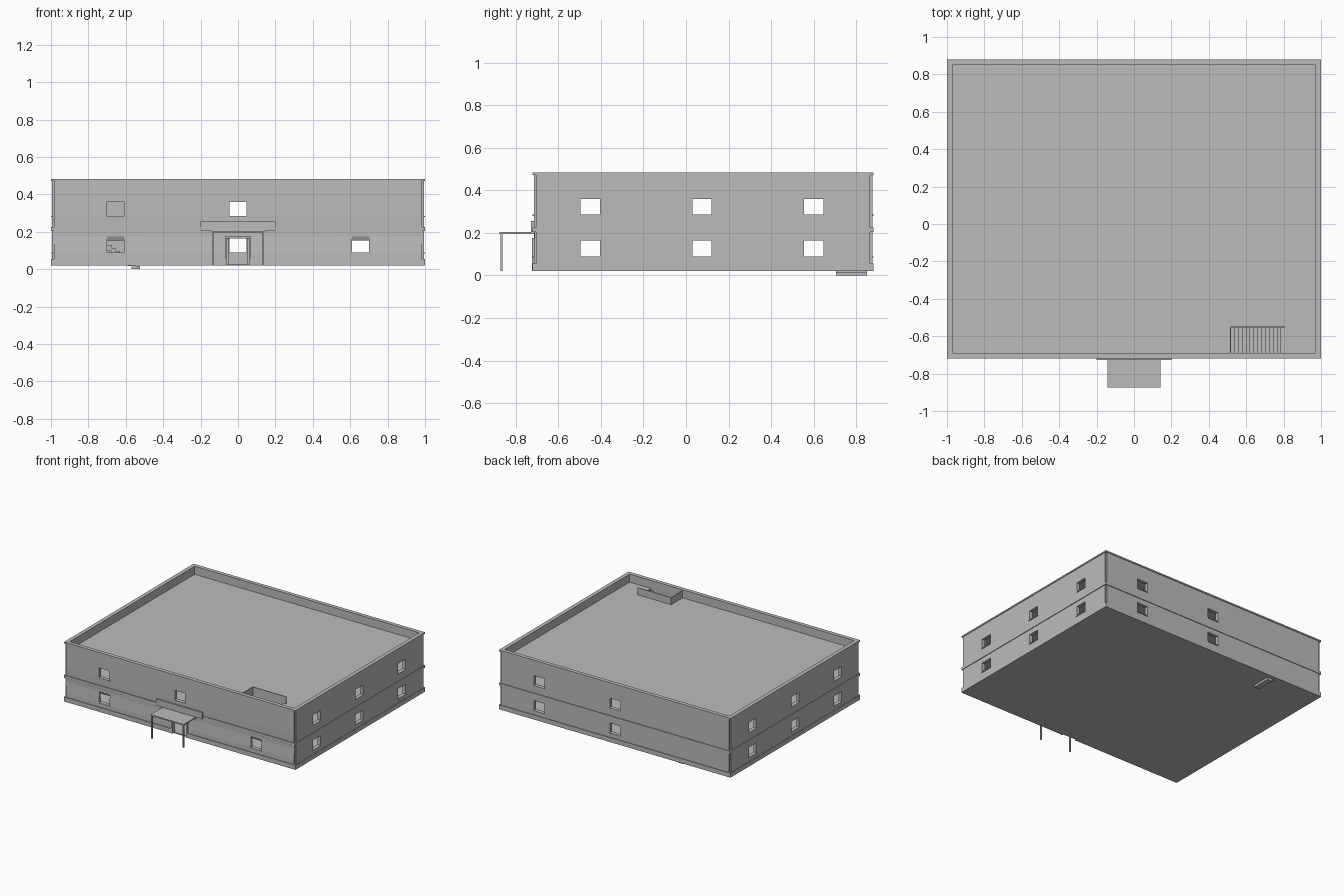
import bpy, bmesh
from mathutils import Vector

if "Cube" in bpy.data.objects:
    bpy.data.objects.remove(bpy.data.objects["Cube"], do_unlink=True)

# Single plain colour
grey = bpy.data.materials.new("plain_grey")
grey.use_nodes = True
tone = (0.5, 0.5, 0.5, 1)
grey.diffuse_color = tone
grey.node_tree.nodes["Principled BSDF"].inputs["Base Color"].default_value = tone


def add_object(name, bm):
    bmesh.ops.recalc_face_normals(bm, faces=bm.faces)
    mesh = bpy.data.meshes.new(name)
    bm.to_mesh(mesh)
    bm.free()
    mesh.materials.append(grey)
    obj = bpy.data.objects.new(name, mesh)
    bpy.context.collection.objects.link(obj)
    return obj


def boxes(name, items):
    """One object out of boxes given as (x0, x1, y0, y1, z0, z1)."""
    bm = bmesh.new()
    for x0, x1, y0, y1, z0, z1 in items:
        verts = bmesh.ops.create_cube(bm, size=1)["verts"]
        size = Vector((x1 - x0, y1 - y0, z1 - z0))
        mid = Vector((x0 + x1, y0 + y1, z0 + z1)) / 2
        for v in verts:
            v.co = v.co * size + mid
    return add_object(name, bm)


def panel(name, place, u, v, holes, thick):
    """Slab with rectangular holes (u0, u1, v0, v1), thickened both ways."""
    us = sorted({*u, *(e for h in holes for e in h[:2])})
    vs = sorted({*v, *(e for h in holes for e in h[2:])})
    bm = bmesh.new()
    grid = [[bm.verts.new(place(a, b)) for b in vs] for a in us]
    for i in range(len(us) - 1):
        for j in range(len(vs) - 1):
            a, b = (us[i] + us[i + 1]) / 2, (vs[j] + vs[j + 1]) / 2
            if not any(h[0] < a < h[1] and h[2] < b < h[3] for h in holes):
                bm.faces.new((grid[i][j], grid[i + 1][j],
                              grid[i + 1][j + 1], grid[i][j + 1]))
    obj = add_object(name, bm)
    mod = obj.modifiers.new("thickness", "SOLIDIFY")
    mod.thickness, mod.offset = thick, 0
    return obj


def along_x(y):
    return lambda a, b: (a, y, b)


def along_y(x):
    return lambda a, b: (x, a, b)


def flat(z):
    return lambda a, b: (a, b, z)


def ring(name, grow, width, z0, z1):
    """Band running round the whole building."""
    x, y0, y1 = 0.995 + grow, -0.715 - grow, 0.875 + grow
    boxes(name, [(-x, x, y0, y0 + width, z0, z1), (-x, x, y1 - width, y1, z0, z1),
                 (-x, -x + width, y0 + width, y1 - width, z0, z1),
                 (x - width, x, y0 + width, y1 - width, z0, z1)])


LOW, HIGH = 0.09, 0.285
SIDE_ROWS = (-0.45, 0.075, 0.6)
COLUMNS = (-0.655, 0, 0.655)


def window(c, z):
    return (c - 0.045, c + 0.045, z, z + 0.075)


# Outer walls with window and door openings
front = [window(-0.655, LOW), window(-0.655, HIGH), window(0, HIGH), window(0.655, LOW)]
back = [window(c, z) for c in (0, 0.655) for z in (LOW, HIGH)]
side = [window(c, z) for c in SIDE_ROWS for z in (LOW, HIGH)]
door = (-0.06, 0.06, 0.02, 0.165)
height = (0.02, 0.48)
panel("front_wall", along_x(-0.7025), (-0.985, 0.985), height, front + [door], 0.025)
panel("back_wall", along_x(0.8625), (-0.985, 0.985), height, back, 0.025)
for name, s in (("left_wall", 1), ("right_wall", -1)):
    panel(name, along_y(s * 0.9825), (-0.705, 0.865), height, side, 0.025)

# Window sills
boxes("front_sills", [(h[0] - 0.004, h[1] + 0.004, -0.72, -0.70, h[2] - 0.005, h[2]) for h in front])
boxes("back_sills", [(h[0] - 0.004, h[1] + 0.004, 0.86, 0.88, h[2] - 0.005, h[2]) for h in back])
for name, x in (("left_sills", 0.99), ("right_sills", -0.99)):
    boxes(name, [(x - 0.01, x + 0.01, h[0] - 0.004, h[1] + 0.004, h[2] - 0.005, h[2])
                 for h in side])

# Plinth, storey band and coping
boxes("plinth", [
    (-1, -0.06, -0.72, -0.69, 0.02, 0.055), (0.06, 1, -0.72, -0.69, 0.02, 0.055),
    (-1, 1, 0.85, 0.88, 0.02, 0.055),
    (-1, -0.97, -0.69, 0.85, 0.02, 0.055), (0.97, 1, -0.69, 0.85, 0.02, 0.055)])
ring("storey_band", 0.005, 0.03, 0.205, 0.225)
ring("coping", 0.005, 0.03, 0.472, 0.483)

# Floors and roof, open at the stairs
extent_x, extent_y = (-0.975, 0.975), (-0.695, 0.855)
lower_well = (-0.83, -0.54, 0.705, 0.85)
roof_well = (0.515, 0.805, -0.69, -0.55)
boxes("ground_floor", [(-0.99, 0.99, -0.71, 0.87, 0.02, 0.028)])
panel("upper_floor", flat(0.217), extent_x, extent_y, [lower_well], 0.02)
panel("roof", flat(0.41), extent_x, extent_y, [roof_well], 0.02)

# Partitions with doorways lined up with the windows
for label, z0, z1 in (("lower", 0.025, 0.21), ("upper", 0.225, 0.405)):
    for k, y in enumerate((-0.19, 0.34)):
        doors = [(c - 0.05, c + 0.05, z0, z0 + 0.145) for c in COLUMNS]
        panel(f"{label}_cross_wall_{k}", along_x(y), extent_x, (z0, z1), doors, 0.015)
    for k, x in enumerate((-0.33, 0.33)):
        doors = [(c - 0.05, c + 0.05, z0, z0 + 0.145) for c in SIDE_ROWS]
        panel(f"{label}_long_wall_{k}", along_y(x), extent_y, (z0, z1), doors, 0.015)


# Stair flights
def flight(name, x0, x1, y0, y1, z0, z1, steps=14):
    run, rise = (x1 - x0) / steps, (z1 - z0) / steps
    items = []
    for i in range(steps):
        a, b = sorted((x0 + i * run, x0 + (i + 1) * run))
        top = z0 + (i + 1) * rise
        items.append((a, b, y0, y1, max(top - 2 * rise, z0), top))
    boxes(name, items)


flight("lower_stairs", -0.525, -0.83, 0.705, 0.85, 0.0, 0.227)
flight("roof_stairs", 0.515, 0.805, -0.69, -0.552, 0.227, 0.42)
boxes("stairwell_guard", [(0.515, 0.805, -0.555, -0.549, 0.40, 0.475),
                          (0.512, 0.518, -0.69, -0.549, 0.40, 0.475)])

# Entrance canopy, posts, door frame and raised panel
boxes("canopy", [(-0.143, 0.143, -0.875, -0.71, 0.195, 0.205)])
boxes("canopy_posts", [(s * 0.135 - 0.005, s * 0.135 + 0.005, -0.872, -0.862, 0.02, 0.196)
                       for s in (-1, 1)])
boxes("door_frame", [(-0.07, -0.06, -0.724, -0.69, 0.02, 0.175),
                     (0.06, 0.07, -0.724, -0.69, 0.02, 0.175),
                     (-0.06, 0.06, -0.724, -0.69, 0.165, 0.175)])
boxes("entrance_panel", [(-0.2, 0.2, -0.727, -0.71, 0.205, 0.255)])
